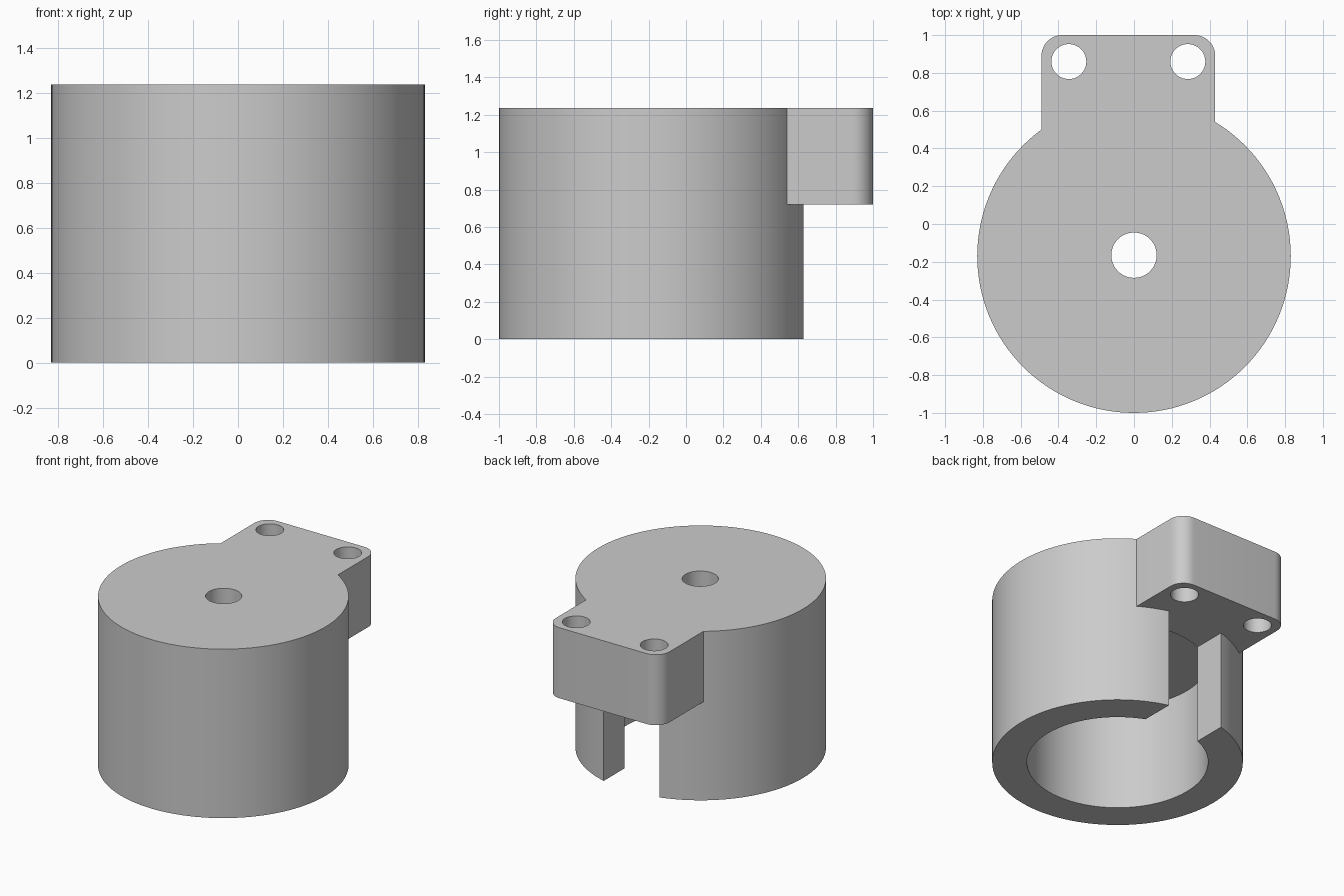
import bpy
import bmesh
from math import sin, cos, pi, radians

cube = bpy.data.objects.get("Cube")
if cube:
    bpy.data.objects.remove(cube, do_unlink=True)

AXIS_Y = -0.17       # centre of the round housing
HEIGHT = 1.235
TAB_BOTTOM = 0.72
TAB_LEFT, TAB_RIGHT, TAB_BACK = 0.43, -0.49, 1.0

grey = bpy.data.materials.new("plain grey")
grey.use_nodes = True
colour = (0.6, 0.6, 0.6, 1)
grey.diffuse_color = colour
grey.node_tree.nodes["Principled BSDF"].inputs["Base Color"].default_value = colour


def arc(cx, cy, r, start, end, steps):
    """Points along an arc, angles in degrees."""
    angles = [radians(start + (end - start) * i / steps) for i in range(steps + 1)]
    return [(cx + r * cos(a), cy + r * sin(a)) for a in angles]


def circle(cx, cy, r, steps):
    return arc(cx, cy, r, 0, 360, steps)[:-1]


def prism(name, outline, z0, z1):
    """Extrude a counter-clockwise outline from z0 to z1."""
    bm = bmesh.new()
    face = bm.faces.new([bm.verts.new((x, y, z0)) for x, y in outline])
    top = bmesh.ops.extrude_face_region(bm, geom=[face])["geom"]
    verts = [v for v in top if isinstance(v, bmesh.types.BMVert)]
    bmesh.ops.translate(bm, verts=verts, vec=(0, 0, z1 - z0))
    bmesh.ops.recalc_face_normals(bm, faces=bm.faces)
    mesh = bpy.data.meshes.new(name)
    bm.to_mesh(mesh)
    bm.free()
    mesh.materials.append(grey)
    obj = bpy.data.objects.new(name, mesh)
    bpy.context.collection.objects.link(obj)
    return obj


def combine(target, other, operation):
    """Apply a boolean and discard the second object."""
    bpy.context.view_layer.objects.active = target
    mod = target.modifiers.new("boolean", "BOOLEAN")
    mod.operation = operation
    mod.solver = "EXACT"
    mod.object = other
    bpy.ops.object.modifier_apply(modifier=mod.name)
    bpy.data.objects.remove(other, do_unlink=True)


# Round housing
housing = prism("housing", circle(0, AXIS_Y, 0.83, 128), 0, HEIGHT)

# Mounting tab with rounded back corners
R = 0.11
tab_outline = [(TAB_RIGHT, 0.2), (TAB_LEFT, 0.2)]
tab_outline += arc(TAB_LEFT - R, TAB_BACK - R, R, 0, 90, 12)
tab_outline += arc(TAB_RIGHT + R, TAB_BACK - R, R, 90, 180, 12)
combine(housing, prism("mounting_tab", tab_outline, TAB_BOTTOM, HEIGHT), "UNION")

# Cavity open at the bottom, and the slot through its back wall
combine(housing, prism("cavity", circle(0, AXIS_Y, 0.6, 128), -0.1, 0.77), "DIFFERENCE")
slot = [(-0.225, 0), (0.225, 0), (0.225, 0.9), (-0.225, 0.9)]
combine(housing, prism("slot", slot, -0.1, TAB_BOTTOM), "DIFFERENCE")

# Centre bore and the two tab holes
for x, y, r in ((0, AXIS_Y + 0.005, 0.12), (-0.345, 0.86, 0.0925), (0.285, 0.86, 0.0925)):
    combine(housing, prism("bore", circle(x, y, r, 64), 0.5, HEIGHT + 0.1), "DIFFERENCE")

# Smooth curved walls, sharp rims
bpy.ops.object.select_all(action="DESELECT")
housing.select_set(True)
bpy.context.view_layer.objects.active = housing
bpy.ops.object.shade_smooth_by_angle(angle=pi / 6)
